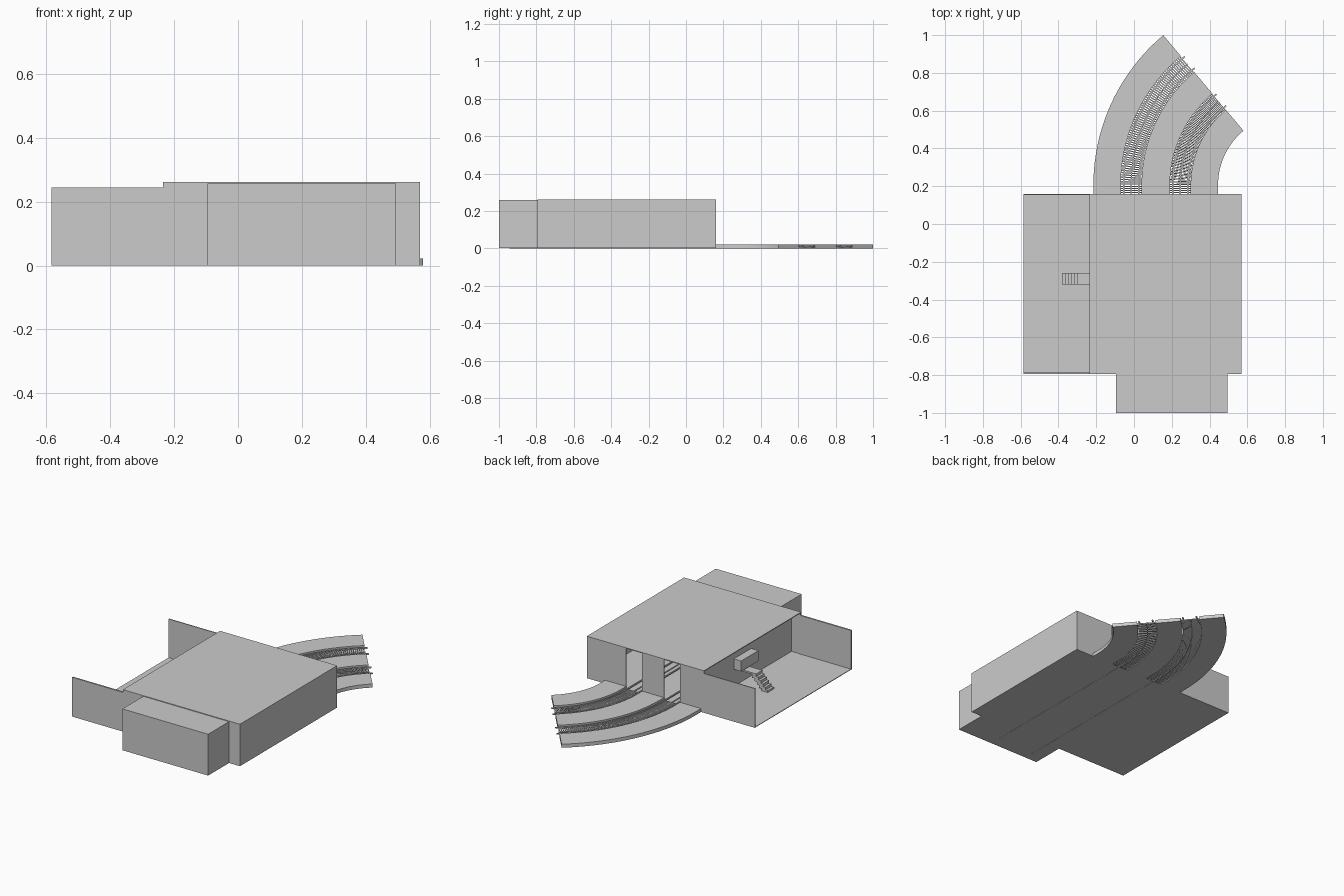
import bpy, bmesh, math

if "Cube" in bpy.data.objects:
    bpy.data.objects.remove(bpy.data.objects["Cube"])

grey = bpy.data.materials.new("plain grey")
grey.diffuse_color = (0.6, 0.6, 0.6, 1)
grey.use_nodes = True
grey.node_tree.nodes["Principled BSDF"].inputs["Base Color"].default_value = grey.diffuse_color

# centre of the curved track bed and its sweep
CX, CY, SWEEP = 0.821, 0.206, math.radians(50)


def finish(name, bm):
    bmesh.ops.recalc_face_normals(bm, faces=bm.faces)
    me = bpy.data.meshes.new(name)
    bm.to_mesh(me)
    bm.free()
    me.materials.append(grey)
    ob = bpy.data.objects.new(name, me)
    bpy.context.collection.objects.link(ob)
    return ob


def add_box(bm, x0, x1, y0, y1, z0, z1):
    vs = bmesh.ops.create_cube(bm, size=1)["verts"]
    for v in vs:
        v.co = ((x0 + x1) / 2 + v.co.x * (x1 - x0),
                (y0 + y1) / 2 + v.co.y * (y1 - y0),
                (z0 + z1) / 2 + v.co.z * (z1 - z0))


def boxes(name, *dims):
    bm = bmesh.new()
    for d in dims:
        add_box(bm, *d)
    return finish(name, bm)


def on_path(x, t):
    """t < 0: straight distance before the bend, t >= 0: bend angle."""
    if t < 0:
        return x, CY + t
    r = CX - x
    return CX - r * math.cos(t), CY + r * math.sin(t)


def add_strip(bm, x0, x1, z0, z1, ts):
    rings = []
    for t in ts:
        a, b = on_path(x0, t), on_path(x1, t)
        rings.append([bm.verts.new(p) for p in
                      ((*a, z0), (*b, z0), (*b, z1), (*a, z1))])
    for r, s in zip(rings, rings[1:]):
        for i in range(4):
            j = (i + 1) % 4
            bm.faces.new((r[i], r[j], s[j], s[i]))
    bm.faces.new(rings[0])
    bm.faces.new(rings[-1])


bend = [SWEEP * i / 24 for i in range(25)]
T = 0.005   # sheet thickness

# hall: floor, roof and thin walls, with two full-height track openings at the back
boxes("hall_floor", (-0.585, 0.57, -0.795, 0.16, 0.001, T))
boxes("hall_roof", (-0.235, 0.57, -0.795, 0.16, 0.257, 0.262))
boxes("hall_walls",
      (0.565, 0.57, -0.795, 0.16, T, 0.257),
      (-0.175, -0.17, -0.79, 0.155, T, 0.257),
      (-0.235, -0.095, -0.795, -0.787, T, 0.257),
      (0.495, 0.565, -0.795, -0.79, T, 0.257))
boxes("hall_back_panels", *[(a, b, 0.154, 0.16, T, 0.257)
      for a, b in ((-0.235, -0.07), (0.04, 0.19), (0.30, 0.565))])

# front annex
boxes("annex_shell",
      (-0.095, 0.495, -1, -0.795, 0.001, T),
      (-0.095, 0.495, -1, -0.795, 0.253, 0.258),
      (-0.095, 0.495, -1, -0.995, T, 0.253),
      (-0.095, -0.09, -0.995, -0.795, T, 0.253),
      (0.49, 0.495, -0.995, -0.795, T, 0.253))

# open side lobby end walls
boxes("lobby_end_walls",
      (-0.585, -0.235, 0.154, 0.16, T, 0.245),
      (-0.585, -0.235, -0.795, -0.785, T, 0.245))

# entry stair and raised booth on the lobby wall
N = 6
stair = [(-0.38 + 0.095 * i / N, -0.38 + 0.095 * (i + 1) / N + 0.012, -0.32, -0.26,
          max(T, 0.1 * i / N - 0.015), 0.1 * (i + 1) / N) for i in range(N)]
boxes("entry_stair", *stair, (-0.285, -0.175, -0.32, -0.26, 0.09, 0.1))
boxes("entry_booth", (-0.225, -0.175, -0.39, -0.22, 0.11, 0.175))

# three curved ground strips beside the tracks
bm = bmesh.new()
for a, b in ((-0.215, -0.07), (0.04, 0.19), (0.30, 0.445)):
    add_strip(bm, a, b, 0, 0.022, [-0.046] + bend)
finish("ground_strips", bm)

# tracks: sleepers, paired rails and a centre beam running into the hall
for n, c in enumerate((-0.015, 0.245), 1):
    bm = bmesh.new()
    count = 64
    for i in range(count):
        t = SWEEP * (i + 0.2) / count
        add_strip(bm, c - 0.054, c + 0.054, 0.004, 0.01, [t, t + SWEEP * 0.55 / count])
    for i in range(4):
        t = -0.043 + i * 0.011
        add_strip(bm, c - 0.054, c + 0.054, 0.004, 0.01, [t, t + 0.006])
    finish(f"sleepers_{n}", bm)

    bm = bmesh.new()
    for off in (-0.04, 0.04):
        r = CX - c - off
        add_strip(bm, c + off - 0.004, c + off + 0.004, 0.01, 0.017,
                  [-0.95] + bend + [SWEEP + 0.015 / r])
    finish(f"rails_{n}", bm)

    bm = bmesh.new()
    add_strip(bm, c - 0.003, c + 0.003, 0, 0.009, [-1.15] + bend)
    finish(f"centre_beam_{n}", bm)
